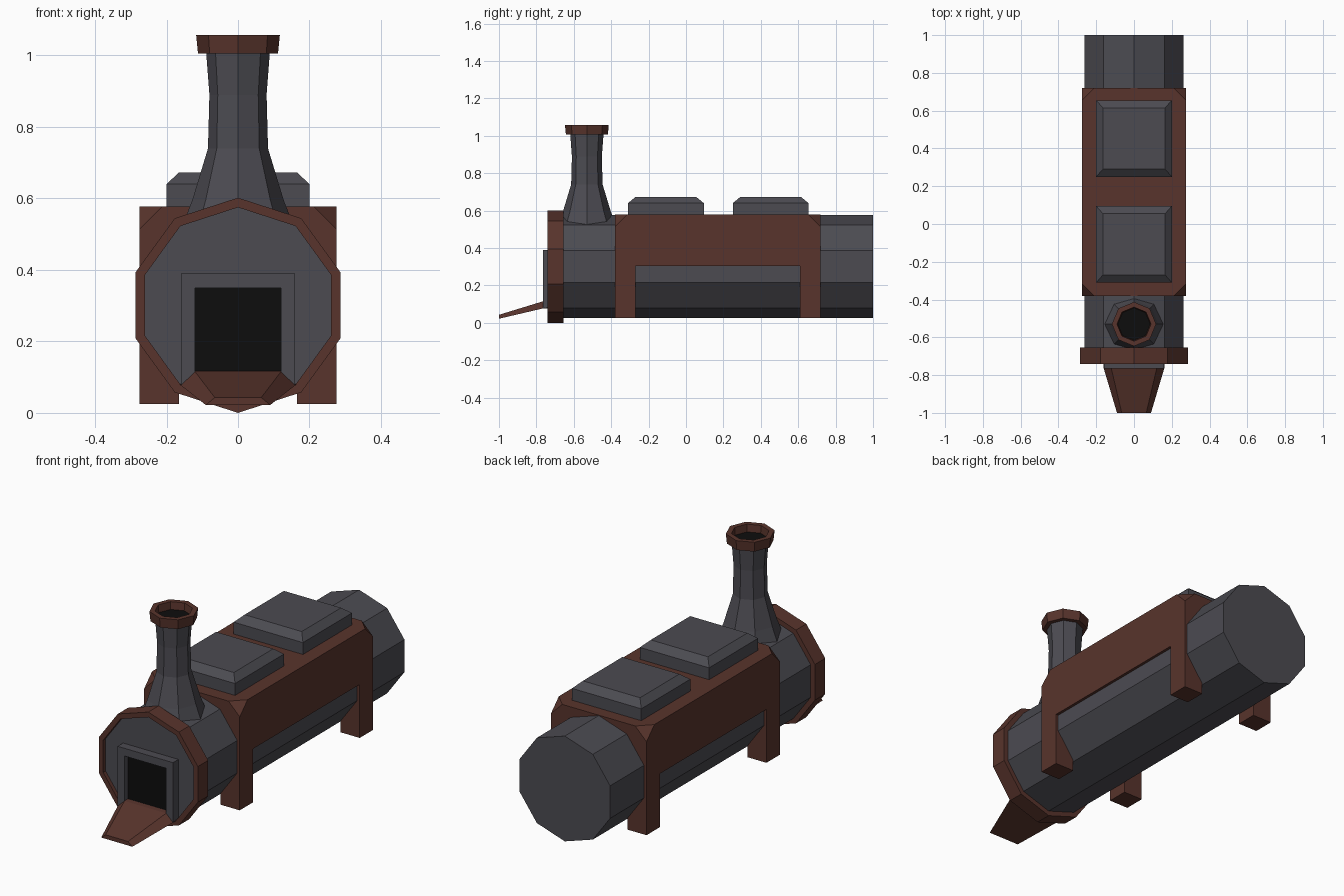
import bpy, bmesh, math
from mathutils import Matrix, Vector

if "Cube" in bpy.data.objects:
    bpy.data.objects.remove(bpy.data.objects["Cube"])


def material(name, rgb):
    m = bpy.data.materials.new(name)
    m.diffuse_color = (*rgb, 1)
    m.use_nodes = True
    m.node_tree.nodes["Principled BSDF"].inputs["Base Color"].default_value = m.diffuse_color
    return m


IRON = material("dark_iron", (0.072, 0.070, 0.083))
RUST = material("rust_brown", (0.098, 0.034, 0.025))
SOOT = material("soot_black", (0.004, 0.004, 0.004))


def finish(bm, name, mat):
    bmesh.ops.recalc_face_normals(bm, faces=bm.faces[:])
    me = bpy.data.meshes.new(name)
    bm.to_mesh(me)
    bm.free()
    me.materials.append(mat)
    ob = bpy.data.objects.new(name, me)
    bpy.context.collection.objects.link(ob)
    return ob


def lathe(name, mat, profile, sides, origin, along_y=False, closed=False):
    """Spin (radius, height) points; a vertex points along local +y."""
    bm = bmesh.new()
    rot = Matrix.Rotation(math.radians(90), 3, 'X') if along_y else Matrix.Identity(3)
    rings = []
    for r, h in profile:
        ring = []
        for i in range(sides):
            a = math.pi / 2 + math.tau * i / sides
            p = rot @ Vector((r * math.cos(a), r * math.sin(a), h))
            ring.append(bm.verts.new(p + Vector(origin)))
        rings.append(ring)
    pairs = list(zip(rings, rings[1:]))
    if closed:
        pairs.append((rings[-1], rings[0]))
    else:
        bm.faces.new(rings[0])
        bm.faces.new(rings[-1])
    for a, b in pairs:
        for i in range(sides):
            j = (i + 1) % sides
            bm.faces.new((a[i], a[j], b[j], b[i]))
    return finish(bm, name, mat)


def loft(name, mat, sections):
    """Skin a row of four-point sections and cap both ends."""
    bm = bmesh.new()
    rows = [[bm.verts.new(p) for p in s] for s in sections]
    bm.faces.new(rows[0])
    bm.faces.new(rows[-1])
    for a, b in zip(rows, rows[1:]):
        for i in range(4):
            j = (i + 1) % 4
            bm.faces.new((a[i], a[j], b[j], b[i]))
    return finish(bm, name, mat)


def rect(x0, x1, y0, y1, z):
    return [(x0, y0, z), (x1, y0, z), (x1, y1, z), (x0, y1, z)]


def box(name, mat, x0, x1, y0, y1, z0, z1):
    return loft(name, mat, [rect(x0, x1, y0, y1, z0), rect(x0, x1, y0, y1, z1)])


# Ten-sided boiler and its front collar (local height runs towards -y)
CZ = 0.301
lathe("boiler", IRON, [(0.275, -1.0), (0.275, 0.72)], 10, (0, 0, CZ), True)
lathe("front_collar", RUST,
      [(0.274, 0.655), (0.301, 0.655), (0.301, 0.74), (0.274, 0.74)],
      10, (0, 0, CZ), True, True)

# Saddle over the boiler with its top corners cut off
bm = bmesh.new()
bmesh.ops.create_cube(bm, size=1, matrix=Matrix.Translation((0, 0.17, 0.441))
                      @ Matrix.Diagonal((0.552, 1.10, 0.274, 1)))
bmesh.ops.bevel(bm, geom=[v for v in bm.verts if v.co.z > 0.5], offset=0.065,
                segments=1, affect='VERTICES')
finish(bm, "saddle", RUST)

# Four saddle legs
for side, s in (("left", -1), ("right", 1)):
    for end, y in (("front", -0.38), ("back", 0.61)):
        xs = sorted((s * 0.165, s * 0.276))
        box(f"{end}_{side}_leg", RUST, *xs, y, y + 0.11, 0.025, 0.304)

# Two bevelled hatches on top
for end, y in (("front", -0.31), ("back", 0.25)):
    loft(f"{end}_hatch", IRON, [
        rect(-0.2, 0.2, y, y + 0.405, 0.57),
        rect(-0.2, 0.2, y, y + 0.405, 0.64),
        rect(-0.165, 0.165, y + 0.04, y + 0.365, 0.673)])

# Chimney with flared foot, rim and black bore
stack = (0, -0.53, 0)
lathe("chimney", IRON,
      [(0.165, 0.50), (0.128, 0.595), (0.084, 0.74), (0.08, 0.89), (0.089, 1.008)],
      8, stack)
lathe("chimney_rim", RUST,
      [(0.085, 1.006), (0.112, 1.006), (0.117, 1.057), (0.09, 1.057)],
      8, stack, closed=True)
lathe("chimney_bore", SOOT, [(0.088, 1.0), (0.088, 1.018)], 8, stack)

# Firebox door frame around a black opening
for side, s in (("left", -1), ("right", 1)):
    xs = sorted((s * 0.12, s * 0.16))
    box(f"door_{side}_jamb", IRON, *xs, -0.765, -0.70, 0.078, 0.35)
box("door_lintel", IRON, -0.16, 0.16, -0.765, -0.70, 0.35, 0.39)
box("door_sill", IRON, -0.12, 0.12, -0.765, -0.70, 0.078, 0.115)
box("door_opening", SOOT, -0.12, 0.12, -0.735, -0.70, 0.115, 0.35)


# Sloping chute below the door
def chute_section(y, top_w, top_z, low_w, low_z):
    return [(-low_w, y, low_z), (low_w, y, low_z), (top_w, y, top_z), (-top_w, y, top_z)]


loft("chute", RUST, [chute_section(-0.74, 0.125, 0.117, 0.163, 0.079),
                     chute_section(-0.765, 0.12, 0.115, 0.16, 0.077),
                     chute_section(-1.0, 0.065, 0.043, 0.09, 0.022)])
